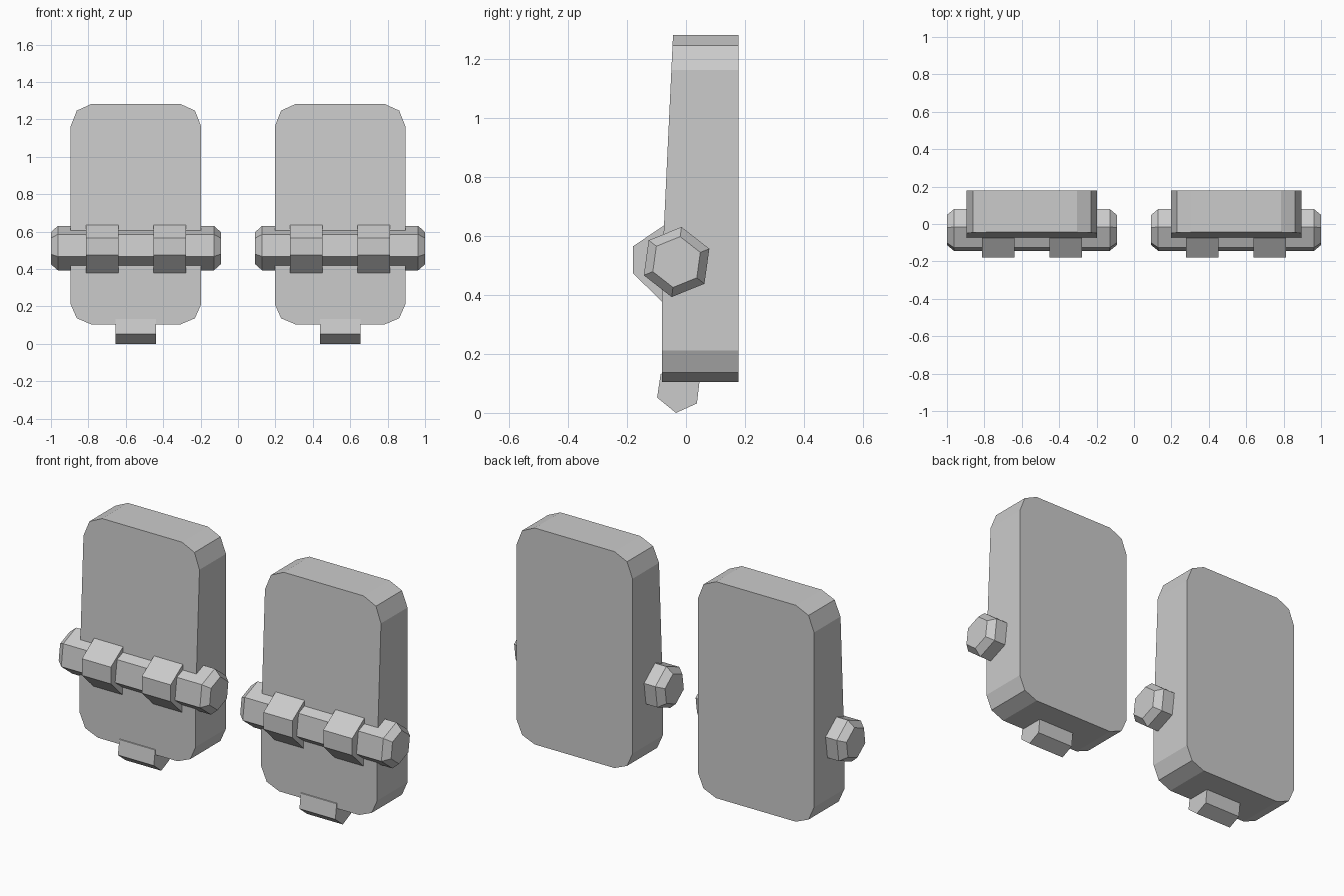
import bpy, bmesh, math
from mathutils import Vector

if "Cube" in bpy.data.objects:
    bpy.data.objects.remove(bpy.data.objects["Cube"])

CX = -0.546  # centre of the left unit; everything is mirrored to the right

grey = bpy.data.materials.new("plain_grey")
grey.diffuse_color = (0.6, 0.6, 0.6, 1)
grey.use_nodes = True
grey.node_tree.nodes["Principled BSDF"].inputs["Base Color"].default_value = grey.diffuse_color


def finish(name, bm):
    bmesh.ops.recalc_face_normals(bm, faces=bm.faces)
    me = bpy.data.meshes.new(name)
    bm.to_mesh(me)
    bm.free()
    me.materials.append(grey)
    ob = bpy.data.objects.new(name, me)
    bpy.context.collection.objects.link(ob)
    ob.modifiers.new("mirror", 'MIRROR').use_mirror_merge = False


def loft(rings):
    """Skin between equal-length point rings and cap both ends."""
    bm = bmesh.new()
    vs = [[bm.verts.new(p) for p in r] for r in rings]
    n = len(rings[0])
    for a, b in zip(vs, vs[1:]):
        for i in range(n):
            j = (i + 1) % n
            bm.faces.new((a[i], a[j], b[j], b[i]))
    bm.faces.new(vs[0])
    bm.faces.new(vs[-1])
    return bm


def extrude_x(name, profile, x0, x1):
    finish(name, loft([[(x, y, z) for y, z in profile] for x in (x0, x1)]))


# Rounded plate, front leaning back above the bar
half = [(0.24, 0.105), (0.316, 0.137), (0.349, 0.212),
        (0.349, 1.163), (0.316, 1.247), (0.24, 1.282)]
outline = half + [(-x, z) for x, z in reversed(half)]
FRONT, BACK, BEND, TOP = -0.082, 0.178, 0.48, 1.282
bm = loft([[(CX + x, y, z) for x, z in outline] for y in (FRONT, BACK)])
bmesh.ops.bisect_plane(bm, geom=bm.verts[:] + bm.edges[:] + bm.faces[:],
                       plane_co=Vector((0, 0, BEND)), plane_no=Vector((0, 0, 1)))
for v in bm.verts:
    if v.co.y < 0 and v.co.z > BEND:
        v.co.y += 0.038 * (v.co.z - BEND) / (TOP - BEND)
finish("plate", bm)

# Six-sided bar with chamfered ends
rings = []
for x, r in ((-0.454, 0.087), (-0.417, 0.12), (0.417, 0.12), (0.454, 0.087)):
    rings.append([(CX + x, -0.032 + r * math.cos(math.radians(22 + 60 * i)),
                   0.512 + r * math.sin(math.radians(22 + 60 * i))) for i in range(6)])
finish("cross_bar", loft(rings))

# Two clips wrapping the bar
clip = [(-0.04, 0.655), (-0.075, 0.636), (-0.18, 0.565),
        (-0.18, 0.474), (-0.082, 0.378), (-0.04, 0.34)]
for side, name in ((-1, "outer_clip"), (1, "inner_clip")):
    c = CX + side * 0.18
    extrude_x(name, clip, c - 0.087, c + 0.087)

# Small foot tab under the plate
tab = [(-0.086, 0.132), (-0.098, 0.052), (-0.034, 0.0),
       (0.037, 0.032), (0.046, 0.108), (-0.02, 0.155)]
extrude_x("foot_tab", tab, CX - 0.108, CX + 0.108)
